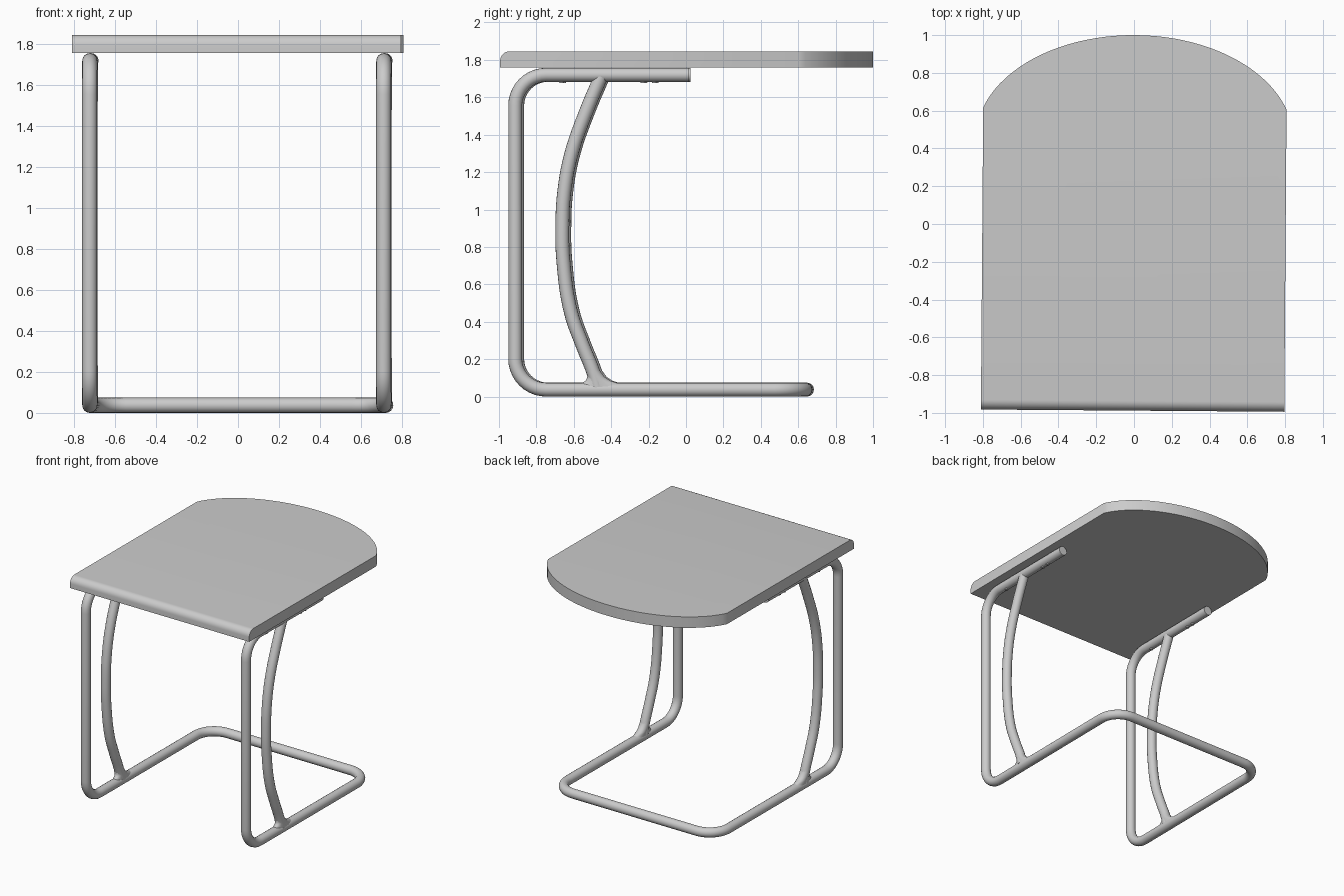
import bpy, bmesh, math
from mathutils import Vector

cube = bpy.data.objects.get("Cube")
if cube:
    bpy.data.objects.remove(cube)

grey = bpy.data.materials.new("light_grey")
grey.use_nodes = True
GREY = (0.6, 0.6, 0.6, 1)
grey.diffuse_color = GREY
grey.node_tree.nodes["Principled BSDF"].inputs["Base Color"].default_value = GREY

TURN = -0.0075  # the whole table stands very slightly turned
R = 0.037       # tube radius
SIDE = 0.718    # side frame distance from the middle


def finish(obj, angle=40):
    obj.data.materials.clear()
    obj.data.materials.append(grey)
    obj.rotation_euler.z = TURN
    bpy.ops.object.select_all(action='DESELECT')
    obj.select_set(True)
    bpy.context.view_layer.objects.active = obj
    bpy.ops.object.shade_smooth_by_angle(angle=math.radians(angle))
    return obj


def mesh_object(name, bm):
    bmesh.ops.recalc_face_normals(bm, faces=bm.faces)
    me = bpy.data.meshes.new(name)
    bm.to_mesh(me)
    bm.free()
    obj = bpy.data.objects.new(name, me)
    bpy.context.collection.objects.link(obj)
    return finish(obj)


def rounded(corners, radius, steps=10):
    """Path with each inner corner replaced by a circular arc (right angles)."""
    pts = [Vector(corners[0])]
    for a, b, c in zip(corners, corners[1:], corners[2:]):
        a, b, c = Vector(a), Vector(b), Vector(c)
        u, v = (a - b).normalized(), (c - b).normalized()
        for i in range(steps + 1):
            t = i / steps * math.pi / 2
            pts.append(b + radius * (u * (1 - math.sin(t)) + v * (1 - math.cos(t))))
    pts.append(Vector(corners[-1]))
    return pts


def tube(name, pts, smooth_path=False):
    cu = bpy.data.curves.new(name, 'CURVE')
    cu.dimensions = '3D'
    cu.bevel_depth = R
    cu.bevel_resolution = 6
    cu.use_fill_caps = True
    if smooth_path:
        sp = cu.splines.new('BEZIER')
        sp.resolution_u = 6
        sp.bezier_points.add(len(pts) - 1)
        for bp, p in zip(sp.bezier_points, pts):
            bp.co = p
            bp.handle_left_type = bp.handle_right_type = 'AUTO'
    else:
        sp = cu.splines.new('POLY')
        sp.points.add(len(pts) - 1)
        for sp_pt, p in zip(sp.points, pts):
            sp_pt.co = (*p, 1)
    obj = bpy.data.objects.new(name, cu)
    bpy.context.collection.objects.link(obj)
    bpy.ops.object.select_all(action='DESELECT')
    obj.select_set(True)
    bpy.context.view_layer.objects.active = obj
    bpy.ops.object.convert(target='MESH')
    return finish(bpy.context.object)


# Table top: straight sides, bowed back edge, rounded front edge
HALF, FRONT, LOW, HIGH = 0.803, -0.988, 1.758, 1.846
bm = bmesh.new()
end = math.acos(HALF / 0.84)
outline = [(-HALF, FRONT), (HALF, FRONT)]
for i in range(41):
    t = end + (math.pi - 2 * end) * i / 40
    outline.append((0.84 * math.cos(t), 0.45 + 0.55 * math.sin(t)))
face = bm.faces.new([bm.verts.new((x, y, LOW)) for x, y in outline])
up = bmesh.ops.extrude_face_region(bm, geom=[face])
bmesh.ops.translate(bm, vec=(0, 0, HIGH - LOW),
                    verts=[g for g in up["geom"] if isinstance(g, bmesh.types.BMVert)])
front_edge = [e for e in bm.edges
              if all(v.co.y < FRONT + 0.01 and v.co.z > HIGH - 0.01 for v in e.verts)]
bmesh.ops.bevel(bm, geom=front_edge, offset=0.052, segments=8, profile=0.5, affect='EDGES')
mesh_object("table_top", bm)

# Main frame: one continuous bent tube
TOP, LEG, BACK = 1.72, -0.908, 0.643
half_path = [(SIDE, 0.018, TOP), (SIDE, LEG, TOP), (SIDE, LEG, R), (SIDE, BACK, R)]
other_half = [(-x, y, z) for x, y, z in reversed(half_path)]
tube("main_frame", rounded(half_path + other_half, 0.165))

STRUT = [(-0.47, 0.05), (-0.487, 0.12), (-0.55, 0.28), (-0.61, 0.45), (-0.65, 0.72),
         (-0.656, 0.9), (-0.645, 1.1), (-0.607, 1.3), (-0.53, 1.52), (-0.45, 1.71)]
# Weld flare sections: height, front y, back y, half width
FLARE = [(0.03, -0.585, -0.31, 0.034), (0.07, -0.555, -0.355, 0.034),
         (0.085, -0.53, -0.40, 0.035), (0.105, -0.522, -0.43, 0.036),
         (0.14, -0.53, -0.455, R), (0.17, -0.54, -0.467, R)]

for side, s in (("left", 1), ("right", -1)):
    x = s * SIDE
    # Curved strut
    tube(side + "_curved_strut", [(x, y, z) for y, z in STRUT], True)

    # Flared weld at the strut foot
    bm = bmesh.new()
    rings = []
    for z, y0, y1, w in FLARE:
        rings.append([bm.verts.new((x + w * math.cos(a), (y0 + y1) / 2 + (y1 - y0) / 2 * math.sin(a), z))
                      for a in (math.tau * k / 20 for k in range(20))])
    for lo, hi in zip(rings, rings[1:]):
        for k in range(20):
            n = (k + 1) % 20
            bm.faces.new((lo[k], lo[n], hi[n], hi[k]))
    bm.faces.new(rings[0])
    bm.faces.new(rings[-1])
    mesh_object(side + "_strut_weld", bm)

    # Screw heads under the top rail
    bm = bmesh.new()
    for y in (-0.66, -0.225, -0.165):
        made = bmesh.ops.create_cone(bm, cap_ends=True, segments=16, radius1=0.012,
                                     radius2=0.018, depth=0.03)
        bmesh.ops.translate(bm, verts=made["verts"], vec=(x, y, TOP - R - 0.006 + 0.015))
    mesh_object(side + "_rail_screws", bm)
